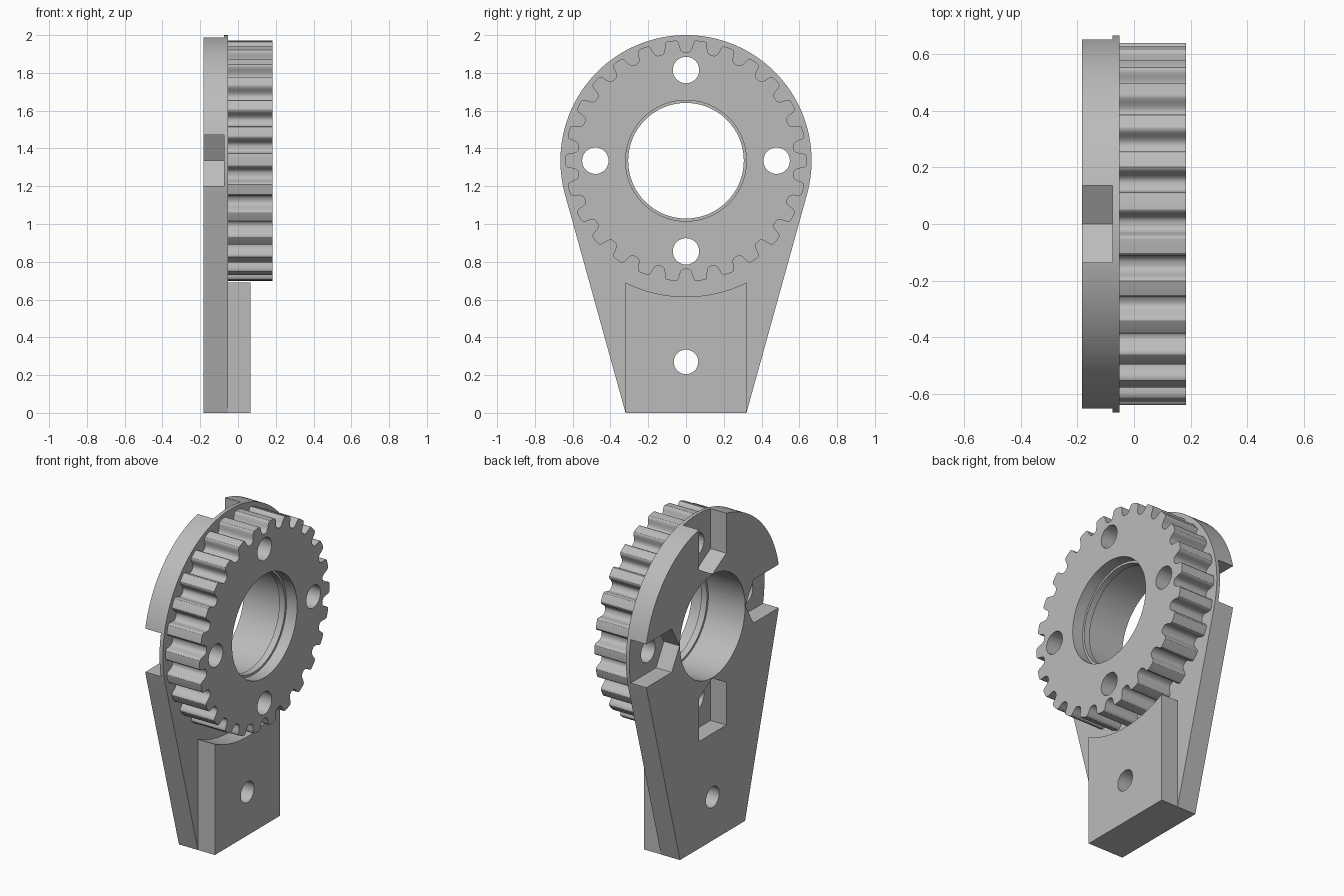
import bpy, bmesh, math
from mathutils import Matrix

cube = bpy.data.objects.get("Cube")
if cube:
    bpy.data.objects.remove(cube)

AXIS_Z = 1.335      # height of the wheel axis
RIM = 0.665         # radius of the rounded plate end
BOLT = 0.48         # bolt circle radius
X_BACK, X_MID, X_BLOCK, X_FACE = -0.183, -0.052, 0.065, 0.183

grey = bpy.data.materials.new("plain grey")
grey.use_nodes = True
grey.diffuse_color = (0.5, 0.5, 0.5, 1)
grey.node_tree.nodes["Principled BSDF"].inputs["Base Color"].default_value = (0.5, 0.5, 0.5, 1)


def prism(name, points, x0, x1):
    """Extrude a closed (y, z) outline along x."""
    bm = bmesh.new()
    face = bm.faces.new([bm.verts.new((x0, y, z)) for y, z in points])
    out = bmesh.ops.extrude_face_region(bm, geom=[face])
    moved = [v for v in out["geom"] if isinstance(v, bmesh.types.BMVert)]
    bmesh.ops.translate(bm, verts=moved, vec=(x1 - x0, 0, 0))
    bmesh.ops.recalc_face_normals(bm, faces=bm.faces)
    mesh = bpy.data.meshes.new(name)
    bm.to_mesh(mesh)
    bm.free()
    obj = bpy.data.objects.new(name, mesh)
    bpy.context.collection.objects.link(obj)
    mesh.materials.append(grey)
    return obj


def arc(radius, start, end, steps, y=0.0, z=AXIS_Z):
    angles = [start + (end - start) * i / steps for i in range(steps + 1)]
    return [(y + radius * math.cos(a), z + radius * math.sin(a)) for a in angles]


def circle(radius, y=0.0, z=AXIS_Z, steps=48):
    return arc(radius, 0, math.tau, steps, y, z)[:-1]


def cut(target, cutters):
    """Subtract each cutter from the target."""
    for cutter in cutters:
        cutter.hide_render = True
        mod = target.modifiers.new("cut", 'BOOLEAN')
        mod.operation = 'DIFFERENCE'
        mod.solver = 'EXACT'
        mod.object = cutter
        bpy.context.view_layer.objects.active = target
        bpy.ops.object.modifier_apply(modifier=mod.name)
        bpy.data.objects.remove(cutter)


def bolt_holes(x0, x1):
    return [prism("bolt_cutter", circle(0.07, BOLT * math.cos(a), AXIS_Z + BOLT * math.sin(a), 32), x0, x1)
            for a in (k * math.pi / 2 for k in range(4))]


def nut_slot(angle):
    """Slot with a pointed inner end, running outward to the rim radius."""
    half = 0.135
    tip = BOLT - 2 * half / math.sqrt(3)
    shoulder = BOLT - half / math.sqrt(3)
    end = RIM + (0.003 if angle == 3 else 0.1)
    turn = Matrix.Rotation(angle * math.pi / 2, 2)
    outline = [(tip, 0), (shoulder, -half), (end, -half), (end, half), (shoulder, half)]
    points = []
    for u, v in outline:
        r, a = math.hypot(u, v), math.atan2(v, u) + angle * math.pi / 2
        points.append((r * math.cos(a), AXIS_Z + r * math.sin(a)))
    return prism("slot_cutter", points, X_BACK - 0.1, -0.075)


# Back plate: round end with straight sides tapering to the foot
foot = 0.32
tangent = math.atan2(-AXIS_Z, foot) + math.acos(RIM / math.hypot(foot, AXIS_Z))
plate = prism("back_plate", [(-foot, 0), (foot, 0)] + arc(RIM, tangent, math.pi - tangent, 90), X_BACK, X_MID)
cut(plate, [prism("bore_cutter", circle(0.32, steps=96), -0.4, 0.2)]
    + bolt_holes(-0.4, 0.2) + [nut_slot(k) for k in range(4)]
    + [prism("foot_hole_cutter", circle(0.065, 0, 0.27, 32), -0.4, 0.2)])

# Foot block with a hollow top following the wheel
hollow = 0.72
side = math.acos(foot / hollow)
block = prism("foot_block", [(-foot, 0), (foot, 0)] + arc(hollow, -side, side - math.pi, 32), X_MID, X_BLOCK)
cut(block, [prism("foot_hole_cutter", circle(0.065, 0, 0.27, 32), -0.4, 0.2)])

# Toothed wheel: half a tooth as (pitch fraction, radius), mirrored and repeated
TEETH = 26
half_tooth = [(0.17, 0.638), (0.21, 0.634), (0.245, 0.624), (0.265, 0.61),
              (0.29, 0.595), (0.33, 0.583), (0.39, 0.576), (0.46, 0.574)]
tooth = [(-f, r) for f, r in reversed(half_tooth)] + [(0, 0.639)] + half_tooth
pitch = math.tau / TEETH
outline = [(r * math.cos((k + f) * pitch), AXIS_Z + r * math.sin((k + f) * pitch))
           for k in range(TEETH) for f, r in tooth]
wheel = prism("toothed_wheel", outline, X_MID, X_FACE)
cut(wheel, [prism("front_bore_cutter", circle(0.32, steps=96), 0.11, 0.4),
            prism("lip_cutter", circle(0.306, steps=96), -0.4, 0.4),
            prism("rear_bore_cutter", circle(0.32, steps=96), -0.4, 0.07)]
    + bolt_holes(-0.4, 0.4))

# Smooth the curved walls, keep the machined edges sharp
bpy.ops.object.select_all(action='DESELECT')
for part in (plate, block, wheel):
    part.select_set(True)
bpy.context.view_layer.objects.active = plate
bpy.ops.object.shade_smooth_by_angle(angle=math.radians(30))
